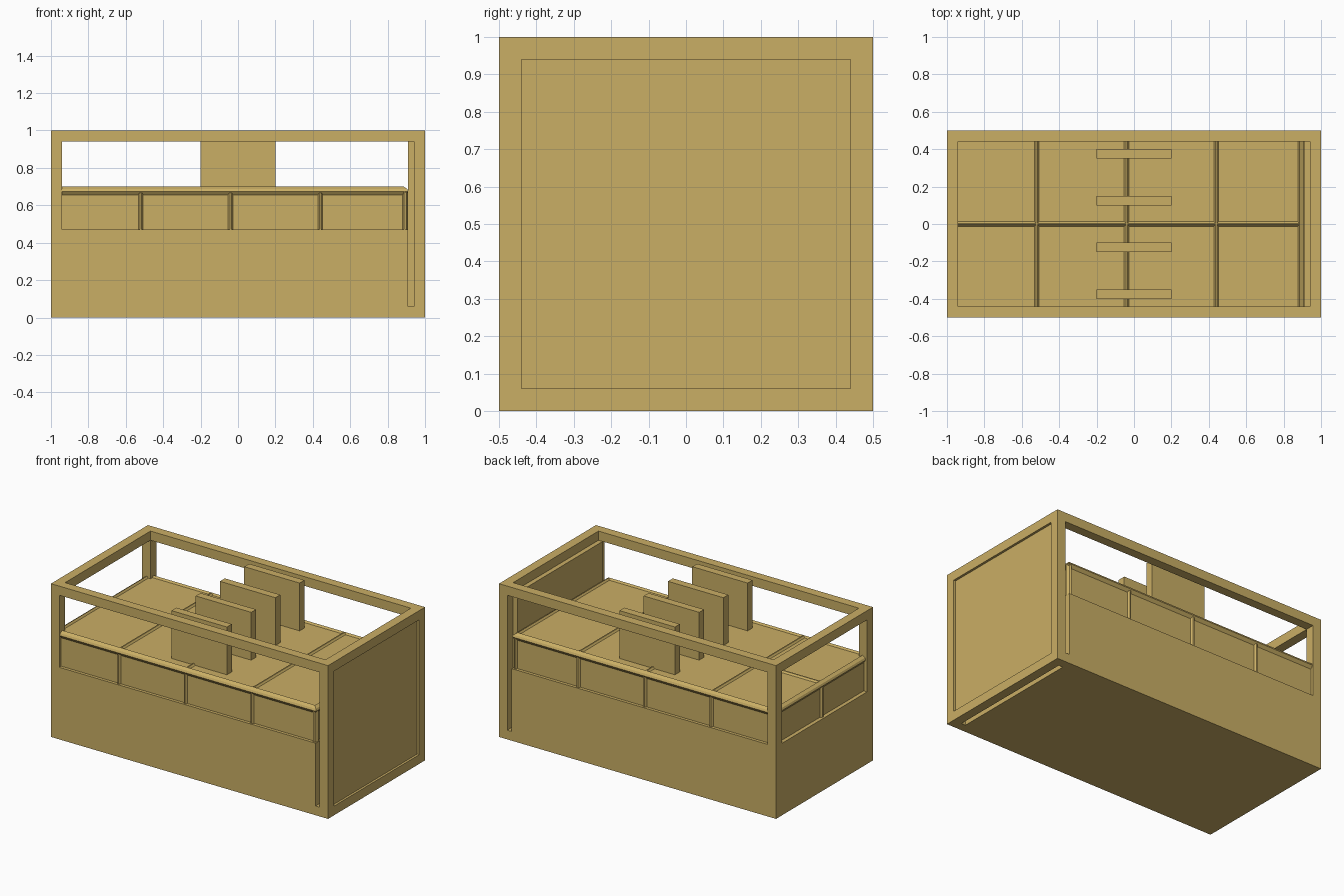
import bpy, bmesh
from mathutils import Vector

if "Cube" in bpy.data.objects:
    bpy.data.objects.remove(bpy.data.objects["Cube"])

wood = bpy.data.materials.new("warm tan")
wood.diffuse_color = (0.59, 0.425, 0.13, 1)
wood.use_nodes = True
wood.node_tree.nodes["Principled BSDF"].inputs["Base Color"].default_value = wood.diffuse_color


def finish(name, bm):
    bmesh.ops.recalc_face_normals(bm, faces=bm.faces)
    me = bpy.data.meshes.new(name)
    bm.to_mesh(me)
    bm.free()
    me.materials.append(wood)
    ob = bpy.data.objects.new(name, me)
    bpy.context.collection.objects.link(ob)
    return ob


def box(name, x0, x1, y0, y1, z0, z1):
    bm = bmesh.new()
    bmesh.ops.create_cube(bm, size=1)
    for v in bm.verts:
        v.co = ((x0 + x1) / 2 + v.co.x * (x1 - x0),
                (y0 + y1) / 2 + v.co.y * (y1 - y0),
                (z0 + z1) / 2 + v.co.z * (z1 - z0))
    return finish(name, bm)


def skin(name, rings, closed=False):
    """Join equal-sided rings of points into a tube."""
    bm = bmesh.new()
    vs = [[bm.verts.new(p) for p in r] for r in rings]
    n, m = len(vs), len(vs[0])
    for i in range(n if closed else n - 1):
        a, b = vs[i], vs[(i + 1) % n]
        for j in range(m):
            k = (j + 1) % m
            bm.faces.new((a[j], a[k], b[k], b[j]))
    if not closed:
        bm.faces.new(vs[0])
        bm.faces.new(vs[-1])
    return finish(name, bm)


def ridge(name, start, end, across, out, w=0.013, h=0.013):
    """Low seam ridge with a flat crown, lying on a surface."""
    a, o = Vector(across), Vector(out)
    prof = [-a * w - o * 0.01, -a * w, -a * 0.004 + o * h,
            a * 0.004 + o * h, a * w, a * w - o * 0.01]
    skin(name, [[Vector(p) + q for q in prof] for p in (start, end)])


# Solid lower body and open frame
T, BODY, END = 0.06, 0.47, 0.91
IN = 0.5 - T
box("lower_body", -1, END, -0.5, 0.5, 0, BODY)
for s, side in ((-1, "front"), (1, "back")):
    y0, y1 = sorted((s * IN, s * 0.5))
    box(side + "_top_rail", -1, 1, y0, y1, 1 - T, 1)
    box(side + "_left_post", -1, -1 + T, y0, y1, BODY, 1 - T)
    box(side + "_right_post", 1 - T, 1, y0, y1, 0, 1 - T)
    box(side + "_bottom_rail_end", END, 1 - T, y0, y1, 0, T)
box("left_top_rail", -1, -1 + T, -IN, IN, 1 - T, 1)
box("right_top_rail", 1 - T, 1, -IN, IN, 1 - T, 1)
box("right_bottom_rail", 1 - T, 1, -IN, IN, 0, T)

# Recessed end panel
box("end_panel", END, 0.985, -IN, IN, T, 1 - T)

# Cushion block
TOP = 0.688
X0, X1, Y = -0.99, 0.91, 0.495
C = 0.015
box("cushion", X0 + C, X1 - C, -Y + C, Y - C, BODY - 0.01, TOP)

# Chamfered piping around the upper edge: (inset, height)
piping = [(0.0, 0.675), (0.006, 0.688), (0.025, 0.70),
          (0.034, TOP), (0.034, 0.66), (C, 0.655)]
corners = [(X0, -Y, 1, 1), (X1, -Y, -1, 1), (X1, Y, -1, -1), (X0, Y, 1, -1)]
skin("cushion_edge_piping",
     [[(x + sx * d, y + sy * d, z) for d, z in piping]
      for x, y, sx, sy in corners], closed=True)

# Upright piping at the right-hand corners
for s, side in ((-1, "front"), (1, "back")):
    prof = [(0.88, Y - C), (0.887, Y - 0.001), (0.90, Y - 0.006),
            (0.91, Y - 0.024), (0.895, Y - 0.035), (0.88, Y - 0.035)]
    skin(side + "_corner_piping",
         [[(x, s * y, z) for x, y in prof] for z in (BODY, 0.675)])

# Seams dividing the cushion into a four by two grid
for i, x in enumerate((-0.52, -0.04, 0.44)):
    ridge(f"top_cross_seam_{i}", (x, -Y + 0.03, TOP), (x, Y - 0.03, TOP),
          (1, 0, 0), (0, 0, 1), h=0.011)
    for s, side in ((-1, "front"), (1, "back")):
        y = s * (Y - C)
        ridge(f"{side}_seam_{i}", (x, y, BODY), (x, y, 0.665),
              (1, 0, 0), (0, s, 0))
ridge("top_long_seam", (X0 + 0.03, 0, TOP), (0.88, 0, TOP),
      (0, 1, 0), (0, 0, 1), h=0.011)
ridge("left_seam", (X0 + C, 0, BODY), (X0 + C, 0, 0.665),
      (0, 1, 0), (-1, 0, 0))

# Row of upright divider boards
for i in range(4):
    y = -0.375 + 0.25 * i
    box(f"divider_board_{i}", -0.2, 0.2, y - 0.025, y + 0.025, 0.66, 1.0)
